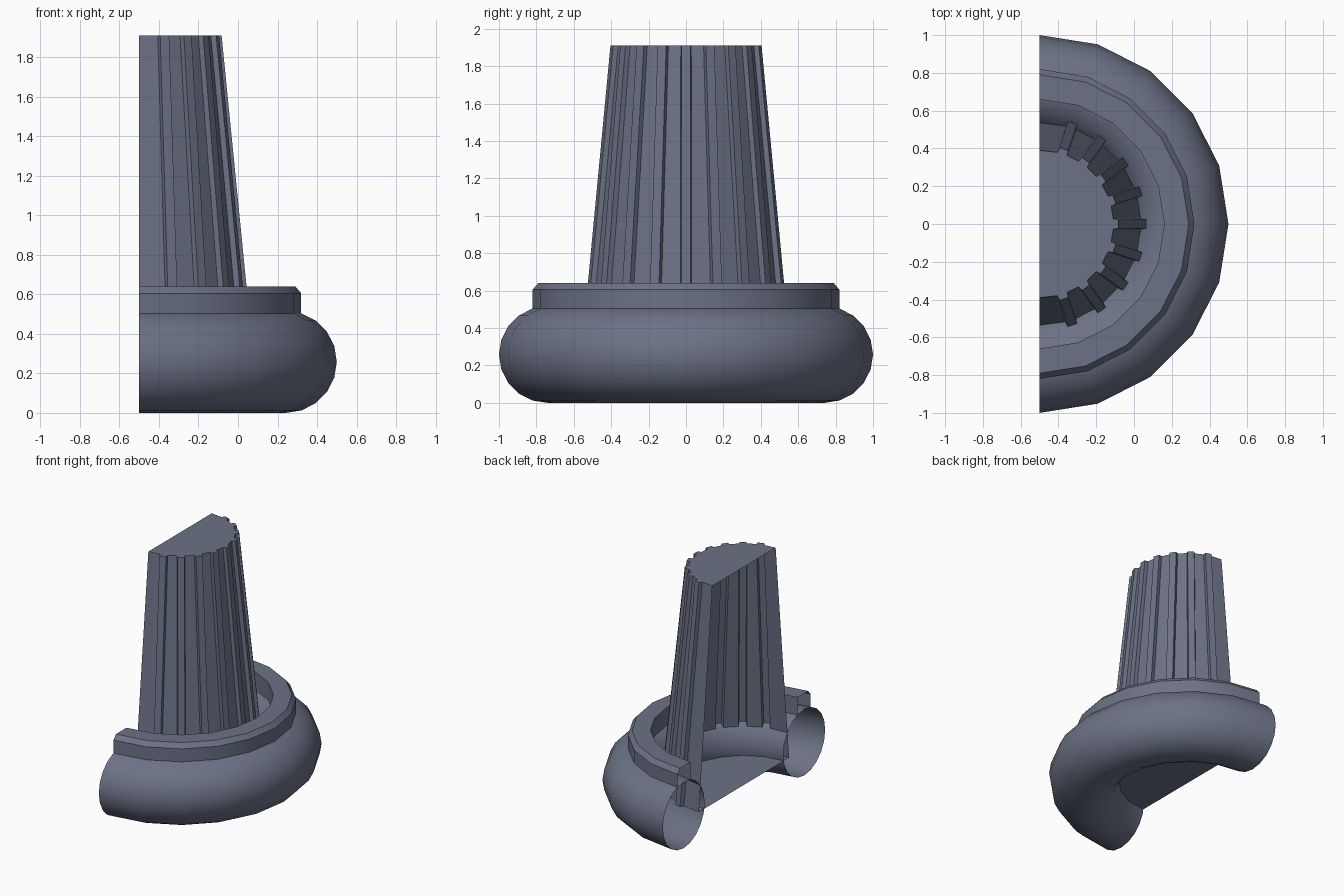
import bpy, bmesh, math

if "Cube" in bpy.data.objects:
    bpy.data.objects.remove(bpy.data.objects["Cube"])

AXIS_X = -0.5      # column axis lies on the cut plane
STEPS = 10         # segments in the half turn

# Dark blue-grey stone
stone = bpy.data.materials.new("dark_stone")
stone.diffuse_color = (0.15, 0.17, 0.24, 1)
stone.use_nodes = True
stone.node_tree.nodes["Principled BSDF"].inputs["Base Color"].default_value = stone.diffuse_color


def make(name, bm, smooth):
    bmesh.ops.recalc_face_normals(bm, faces=bm.faces)
    me = bpy.data.meshes.new(name)
    bm.to_mesh(me)
    bm.free()
    me.materials.append(stone)
    ob = bpy.data.objects.new(name, me)
    ob.location.x = AXIS_X
    bpy.context.collection.objects.link(ob)
    if smooth:
        bpy.ops.object.select_all(action='DESELECT')
        bpy.context.view_layer.objects.active = ob
        ob.select_set(True)
        bpy.ops.object.shade_smooth_by_angle(angle=math.radians(30))
    return ob


def half_lathe(name, profile, closed):
    """Sweep an (r, z) profile through the half turn."""
    bm = bmesh.new()
    rows = []
    for i in range(STEPS + 1):
        a = -math.pi / 2 + math.pi * i / STEPS
        rows.append([bm.verts.new((r * math.cos(a), r * math.sin(a), z)) for r, z in profile])
    n = len(profile)
    for p, q in zip(rows, rows[1:]):
        for j in range(n if closed else n - 1):
            k = (j + 1) % n
            bm.faces.new((p[j], q[j], q[k], p[k]))
    return make(name, bm, True)


# Rounded base moulding, an open-ended half torus
tube = [(0.742 + 0.258 * math.cos(math.tau * i / 20),
         0.258 + 0.258 * math.sin(math.tau * i / 20)) for i in range(20)]
half_lathe("base_moulding", tube, True)

# Chamfered collar on top of the moulding
half_lathe("collar", [(0.66, 0.49), (0.66, 0.64), (0.79, 0.64), (0.82, 0.605), (0.82, 0.49)], False)


# Tapered shaft with nine raised ribs, open at the back
def shaft_outline(r, rib_height, half_width):
    tip = half_width * 0.85
    pts = [(0, -r)]
    for k in range(-4, 5):
        a = math.radians(18 * k)
        c, s = math.cos(a), math.sin(a)
        for u, v in ((r, -half_width), (r + rib_height, -tip),
                     (r + rib_height, tip), (r, half_width)):
            pts.append((u * c - v * s, u * s + v * c))
    return pts + [(0, r)]


bm = bmesh.new()
low = [bm.verts.new((x, y, 0.21)) for x, y in shaft_outline(0.555, 0.031, 0.03)]
top = [bm.verts.new((x, y, 1.91)) for x, y in shaft_outline(0.39, 0.027, 0.028)]
for i in range(len(low) - 1):
    bm.faces.new((low[i], low[i + 1], top[i + 1], top[i]))
bm.faces.new(low[::-1])
bm.faces.new(top)
make("fluted_shaft", bm, False)
